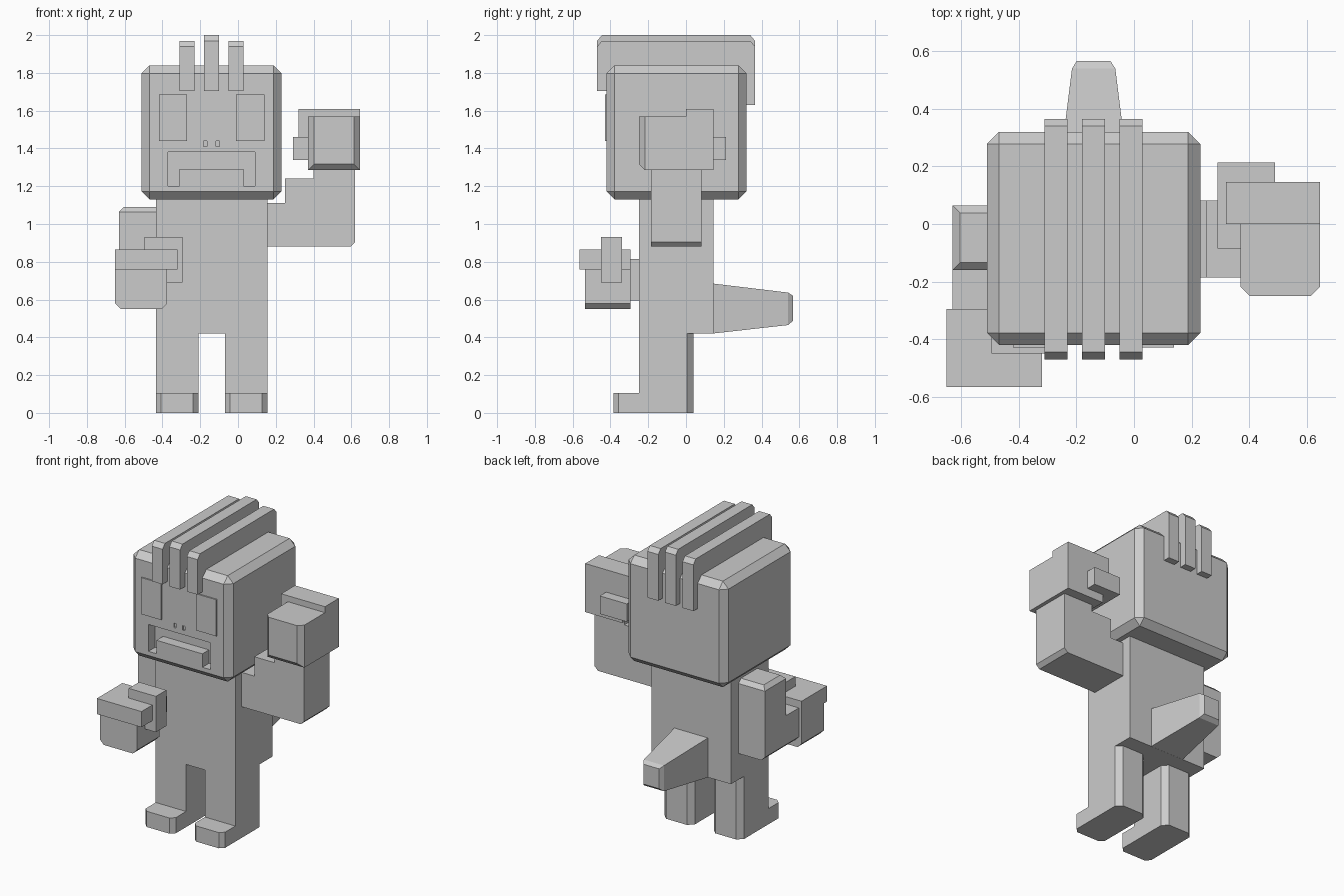
import bpy, bmesh
from mathutils import Vector

cube = bpy.data.objects.get("Cube")
if cube:
    bpy.data.objects.remove(cube, do_unlink=True)

# One plain grey for the whole figure
GREY = (0.6, 0.6, 0.6, 1)
mat = bpy.data.materials.new("plain_grey")
mat.use_nodes = True
mat.diffuse_color = GREY
mat.node_tree.nodes["Principled BSDF"].inputs["Base Color"].default_value = GREY


def finish(name, bm):
    bmesh.ops.recalc_face_normals(bm, faces=bm.faces)
    mesh = bpy.data.meshes.new(name)
    bm.to_mesh(mesh)
    bm.free()
    mesh.materials.append(mat)
    ob = bpy.data.objects.new(name, mesh)
    bpy.context.scene.collection.objects.link(ob)
    return ob


def box(name, x, y, z, bevel=0, edges=()):
    """Box from ranges; edges lists the pairs of sides whose shared edge is chamfered."""
    bm = bmesh.new()
    bmesh.ops.create_cube(bm, size=1)
    for v in bm.verts:
        v.co = Vector([r[0] if c < 0 else r[1] for c, r in zip(v.co, (x, y, z))])
    if bevel:
        axis = {"x": (0, x), "y": (1, y), "z": (2, z)}

        def on(edge, side):
            i, r = axis[side[1]]
            want = r[0] if side[0] == "-" else r[1]
            return all(abs(v.co[i] - want) < 1e-5 for v in edge.verts)

        picked = [e for e in bm.edges
                  if edges == "all" or any(on(e, a) and on(e, b) for a, b in edges)]
        bmesh.ops.bevel(bm, geom=picked, offset=bevel, offset_type='OFFSET',
                        segments=1, affect='EDGES')
    return finish(name, bm)


def extrude(name, outline, axis, lo, hi):
    """Prism from a 2D outline, along y (outline in xz) or x (outline in yz)."""
    bm = bmesh.new()
    rings = []
    for t in (lo, hi):
        rings.append([bm.verts.new((a, t, b) if axis == "y" else (t, a, b))
                      for a, b in outline])
    n = len(outline)
    for ring in rings:
        bm.faces.new(ring)
    for i in range(n):
        j = (i + 1) % n
        bm.faces.new((rings[0][i], rings[0][j], rings[1][j], rings[1][i]))
    return finish(name, bm)


MID = -0.14  # centre line of head and body

# Head with mouth and nostrils cut in
head = box("head", (-0.51, 0.23), (-0.42, 0.32), (1.13, 1.84), 0.042, "all")
cutters = [box("mouth_cutter", (-0.37, 0.09), (-0.5, -0.35), (1.2, 1.38))]
for s, side in ((-1, "right"), (1, "left")):
    c = MID + s * 0.033
    cutters.append(box(side + "_nostril_cutter", (c - 0.009, c + 0.009),
                       (-0.5, -0.41), (1.41, 1.44)))
    # Eyes are thin plates on the face
    c = MID + s * 0.204
    box(side + "_eye", (c - 0.075, c + 0.075), (-0.429, -0.42), (1.44, 1.685))
for cutter in cutters:
    cutter.hide_render = True
    cutter.hide_viewport = True
    mod = head.modifiers.new(cutter.name, 'BOOLEAN')
    mod.operation = 'DIFFERENCE'
    mod.solver = 'EXACT'
    mod.object = cutter
bpy.context.view_layer.update()
baked = bpy.data.meshes.new_from_object(
    head.evaluated_get(bpy.context.evaluated_depsgraph_get()))
head.modifiers.clear()
head.data = baked
for cutter in cutters:
    bpy.data.objects.remove(cutter, do_unlink=True)
box("tongue", (-0.31, 0.03), (-0.42, -0.34), (1.2, 1.29))

# Three hair ridges, wrapping over the head from brow to nape
for i, name in enumerate(("right", "middle", "left")):
    c = MID + (i - 1) * 0.13
    top = 2.0 if i == 1 else 1.97
    extrude(name + "_hair_ridge",
            [(-0.47, 1.705), (-0.47, top - 0.03), (-0.445, top), (0.34, top),
             (0.365, top - 0.03), (0.365, 1.63), (0.3, 1.63), (0.3, 1.8),
             (-0.4, 1.8), (-0.4, 1.705)], "x", c - 0.04, c + 0.04)

# Body, legs and feet
box("body", (-0.435, 0.155), (-0.25, 0.145), (0.42, 1.16))
for s, side in ((-1, "right"), (1, "left")):
    c = MID + s * 0.1825
    w = (c - 0.1125, c + 0.1125)
    box(side + "_leg", w, (-0.25, 0.04), (0, 0.43), 0.035,
        (("-x", "+y"), ("+x", "+y")))
    box(side + "_foot", w, (-0.385, -0.24), (0, 0.105), 0.028,
        (("-x", "-y"), ("+x", "-y")))

# Tapered tail with a chamfered tip: (y, half width, bottom, top)
bm = bmesh.new()
rings = []
for y, h, lo, hi in ((0.14, 0.125, 0.42, 0.685), (0.54, 0.075, 0.465, 0.637),
                     (0.566, 0.058, 0.487, 0.62)):
    rings.append([bm.verts.new((MID + sx * h, y, z))
                  for sx, z in ((-1, lo), (1, lo), (1, hi), (-1, hi))])
bm.faces.new(rings[0])
bm.faces.new(rings[-1])
for a, b in zip(rings, rings[1:]):
    for i in range(4):
        j = (i + 1) % 4
        bm.faces.new((a[i], a[j], b[j], b[i]))
finish("tail", bm)

# Raised left arm, bent upward, and its fist
extrude("left_arm",
        [(0.15, 0.88), (0.595, 0.88), (0.62, 0.905), (0.62, 1.3), (0.4, 1.3),
         (0.4, 1.24), (0.25, 1.24), (0.25, 1.11), (0.15, 1.11)], "y", -0.185, 0.082)
box("left_palm", (0.37, 0.645), (-0.25, 0.01), (1.285, 1.57), 0.032,
    (("-x", "-y"), ("+x", "-y"), ("-y", "-z")))
extrude("left_fingers",
        [(0.37, 1.285), (0.645, 1.285), (0.645, 1.61), (0.32, 1.61), (0.32, 1.36),
         (0.37, 1.36)], "y", 0, 0.146)
box("left_thumb", (0.29, 0.49), (-0.085, 0.213), (1.34, 1.46))

# Lowered right arm, bent forward, and its fist
box("right_upper_arm", (-0.63, -0.43), (-0.16, 0.065), (0.595, 1.09), 0.026,
    (("-x", "+z"), ("-y", "+z"), ("+y", "+z"), ("-x", "-z")))
box("right_forearm", (-0.63, -0.43), (-0.31, -0.1), (0.595, 0.815), 0.026,
    (("-x", "-z"),))
box("right_palm", (-0.65, -0.375), (-0.535, -0.295), (0.55, 0.78), 0.03,
    (("-x", "-z"), ("+x", "-z")))
box("right_fingers", (-0.65, -0.32), (-0.565, -0.295), (0.76, 0.865))
box("right_thumb", (-0.495, -0.293), (-0.45, -0.34), (0.69, 0.93))
